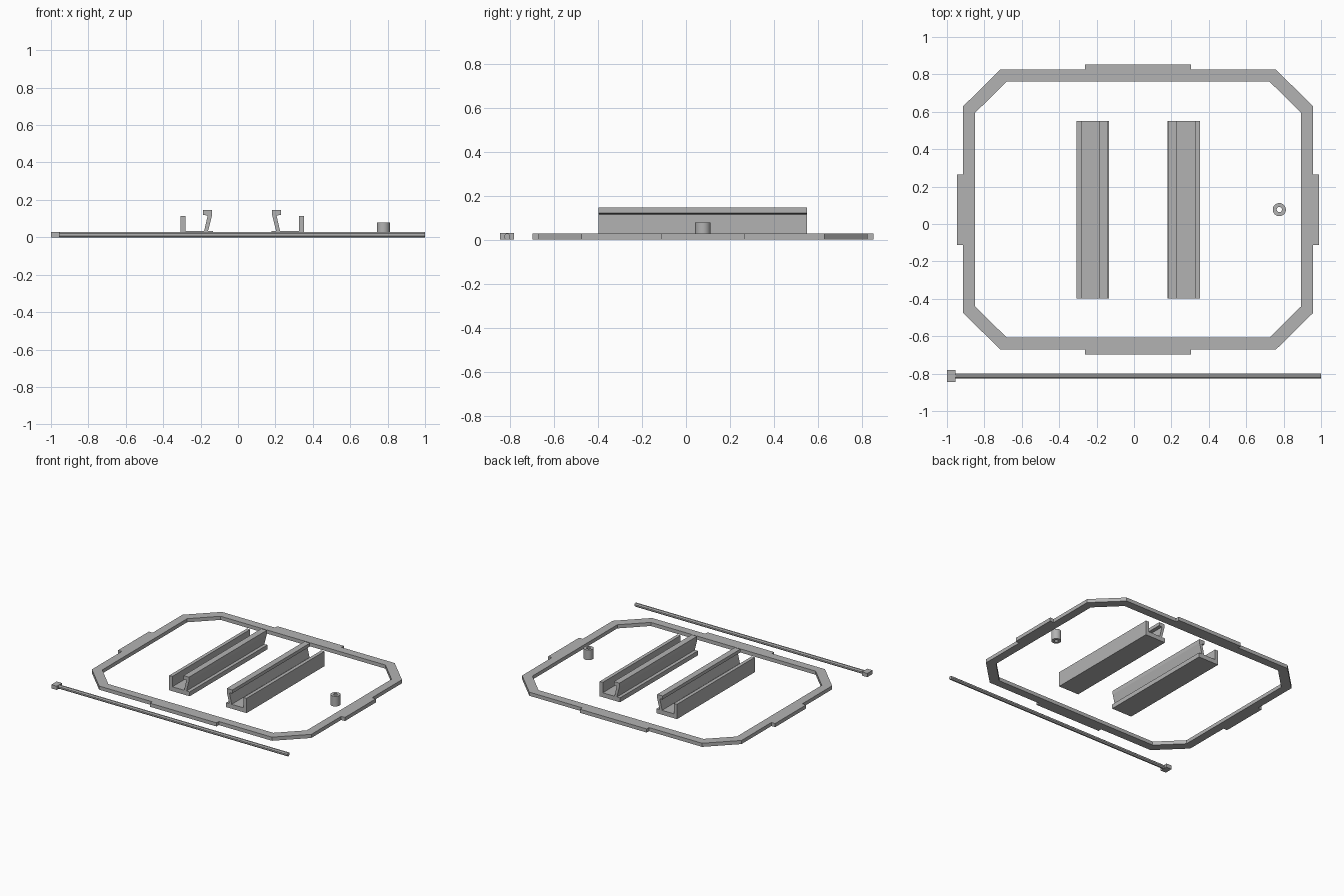
import bpy, bmesh, math
from mathutils import Matrix

cube = bpy.data.objects.get("Cube")
if cube:
    bpy.data.objects.remove(cube, do_unlink=True)

grey = bpy.data.materials.new("plain grey")
grey.use_nodes = True
COLOUR = (0.45, 0.45, 0.45, 1)
grey.diffuse_color = COLOUR
grey.node_tree.nodes["Principled BSDF"].inputs["Base Color"].default_value = COLOUR

CX, CY = 0.022, 0.077      # centre of the frame


def finish(name, bm):
    bmesh.ops.recalc_face_normals(bm, faces=bm.faces)
    mesh = bpy.data.meshes.new(name)
    bm.to_mesh(mesh)
    bm.free()
    mesh.materials.append(grey)
    obj = bpy.data.objects.new(name, mesh)
    bpy.context.collection.objects.link(obj)
    return obj


def prism(name, points, direction):
    """Closed profile of 3D points pushed along a direction."""
    bm = bmesh.new()
    face = bm.faces.new([bm.verts.new(p) for p in points])
    out = bmesh.ops.extrude_face_region(bm, geom=[face], use_keep_orig=True)
    verts = [v for v in out["geom"] if isinstance(v, bmesh.types.BMVert)]
    bmesh.ops.translate(bm, verts=verts, vec=direction)
    return finish(name, bm)


def tube(name, outer, inner, z0, z1):
    """Straight-walled ring between two loops with equal point counts."""
    bm = bmesh.new()
    loops = [[bm.verts.new((x, y, z)) for x, y in pts]
             for pts, z in ((outer, z0), (outer, z1), (inner, z1), (inner, z0))]
    n = len(outer)
    for k in range(4):
        a, b = loops[k], loops[(k + 1) % 4]
        for i in range(n):
            j = (i + 1) % n
            bm.faces.new((a[i], a[j], b[j], b[i]))
    return finish(name, bm)


def four_way(quarter):
    """Repeat a first-quadrant outline in all quadrants, counter-clockwise."""
    loop = []
    for sx, sy in ((1, 1), (-1, 1), (-1, -1), (1, -1)):
        part = [(CX + sx * x, CY + sy * y) for x, y in quarter]
        loop += part if sx * sy > 0 else part[::-1]
    return loop


# Octagonal frame with a shallow tab in the middle of every side
outer = four_way([(0.968, 0.188), (0.936, 0.188), (0.936, 0.552),
                  (0.737, 0.748), (0.284, 0.748), (0.284, 0.776)])
inner = four_way([(0.872, 0.188), (0.872, 0.3), (0.872, 0.517),
                  (0.703, 0.684), (0.4, 0.684), (0.284, 0.684)])
tube("frame", outer, inner, 0, 0.028)

# Mirrored clip rails: upright wall, floor and a leaning hooked lip
rail = [(0.33, 0), (0.33, 0.114), (0.303, 0.114), (0.303, 0.034),
        (0.203, 0.034), (0.184, 0.116), (0.208, 0.12), (0.208, 0.146),
        (0.161, 0.146), (0.161, 0.116), (0.182, 0.034), (0.156, 0.034), (0.156, 0)]
for side, sign in (("left", 1), ("right", -1)):
    prism(side + "_clip_rail",
          [(CX + sign * x, -0.398, z) for x, z in rail], (0, 0.948, 0))

# Round spacer with a through hole
def circle(radius, sides=32):
    return [(0.777 + radius * math.cos(math.tau * i / sides),
             0.077 + radius * math.sin(math.tau * i / sides)) for i in range(sides)]

spacer = tube("spacer", circle(0.035), circle(0.014), 0, 0.078)
bpy.ops.object.select_all(action="DESELECT")
spacer.select_set(True)
bpy.context.view_layer.objects.active = spacer
bpy.ops.object.shade_smooth_by_angle(angle=math.radians(35))

# Long octagonal pin with a flat block head
R = 0.0135 / math.cos(math.pi / 8)
section = [(-0.957, -0.813 + R * math.cos(math.pi * (i + 0.5) / 4),
            0.0135 + R * math.sin(math.pi * (i + 0.5) / 4)) for i in range(8)]
prism("pin_shaft", section, (1.957, 0, 0))

bm = bmesh.new()
bmesh.ops.create_cube(bm, size=1, matrix=Matrix.Translation((-0.977, -0.813, 0.0145))
                      @ Matrix.Diagonal((0.046, 0.064, 0.029, 1)))
finish("pin_head", bm)
